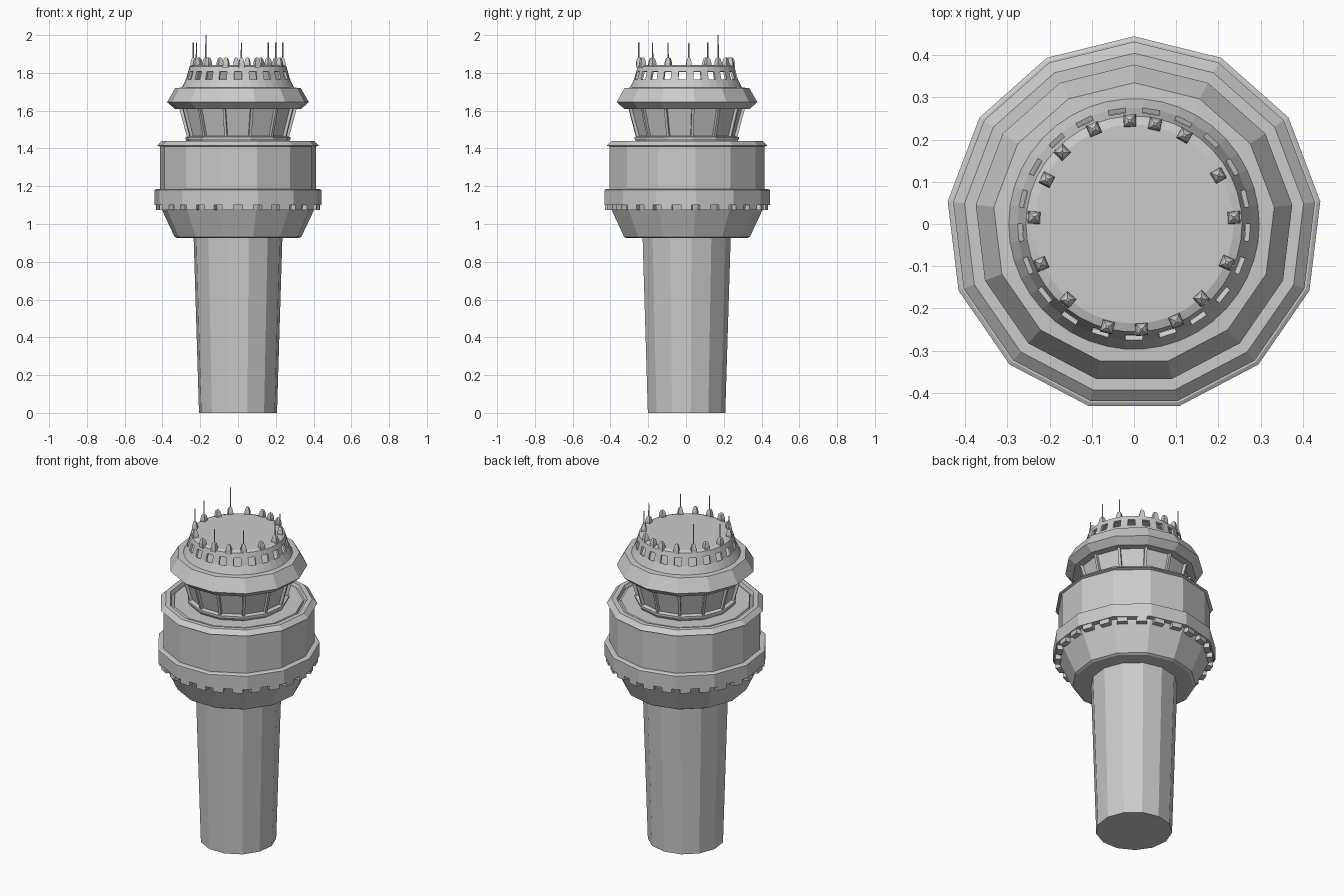
import bpy, bmesh
from math import pi, cos, sin, atan2
from mathutils import Matrix, Vector

if "Cube" in bpy.data.objects:
    bpy.data.objects.remove(bpy.data.objects["Cube"])

N = 13                      # the tower is a 13-sided prism
STEP = 2 * pi / N


def finish(name, bm):
    bmesh.ops.recalc_face_normals(bm, faces=bm.faces)
    me = bpy.data.meshes.new(name)
    bm.to_mesh(me)
    bm.free()
    ob = bpy.data.objects.new(name, me)
    bpy.context.collection.objects.link(ob)
    return ob


def add_lathe(bm, profile, n=N, start=pi / 2, centre=(0, 0), cap=True, skip=None):
    """Sweep (radius, z) points round a vertical axis with n flat sides."""
    rings = [[bm.verts.new((centre[0] + r * cos(start + 2 * pi * i / n),
                            centre[1] + r * sin(start + 2 * pi * i / n), z))
              for i in range(n)] for r, z in profile]
    for j in range(len(rings) - 1):
        for i in range(n):
            if skip and skip(i, j):
                continue
            k = (i + 1) % n
            bm.faces.new((rings[j][i], rings[j][k], rings[j + 1][k], rings[j + 1][i]))
    if cap:
        bm.faces.new(rings[0][::-1])
        bm.faces.new(rings[-1])


def lathe(name, profile, **kw):
    bm = bmesh.new()
    add_lathe(bm, profile, **kw)
    return finish(name, bm)


def add_box(bm, centre, size, rot):
    m = Matrix.Translation(centre) @ rot @ Matrix.Diagonal((*size, 1))
    bmesh.ops.create_cube(bm, size=1, matrix=m)


# Tapered shaft
lathe("shaft", [(0.208, 0), (0.237, 0.94)])

# Bowl, ring and drum of the main body, with a recessed roof
lathe("bowl", [(0.325, 0.925), (0.338, 0.932), (0.408, 1.08), (0.415, 1.11)])
lathe("ring", [(0.445, 1.10), (0.445, 1.18), (0.436, 1.185)])
lathe("drum", [(0.416, 1.17), (0.416, 1.41), (0.432, 1.415), (0.405, 1.44),
               (0.378, 1.44), (0.37, 1.42), (0.36, 1.42), (0.355, 1.432)])

# Teeth below the ring, two on each side
bm = bmesh.new()
for k in range(N):
    a = pi / 2 + (k + 0.5) * STEP
    rot = Matrix.Rotation(a, 4, 'Z')
    for t in (-0.053, 0.053):
        add_box(bm, rot @ Vector((0.412, t, 1.09)), (0.032, 0.058, 0.034), rot)
finish("teeth", bm)

# Control cab: sill, outward leaning glass, frame bars
lathe("cab_sill", [(0.262, 1.42), (0.28, 1.45), (0.28, 1.46), (0.262, 1.465)])
lathe("cab_glass", [(0.255, 1.46), (0.298, 1.62)])
bm = bmesh.new()
for k in range(N):
    a = pi / 2 + k * STEP
    low = Vector((0.262 * cos(a), 0.262 * sin(a), 1.455))
    high = Vector((0.306 * cos(a), 0.306 * sin(a), 1.62))
    rot = Matrix.Rotation(a, 4, 'Z') @ Matrix.Rotation(atan2(0.044, 0.165), 4, 'Y')
    add_box(bm, (low + high) / 2, (0.016, 0.014, (high - low).length), rot)
finish("cab_bars", bm)

# Eave above the glass
lathe("eave", [(0.315, 1.61), (0.338, 1.61), (0.378, 1.645), (0.335, 1.72), (0.30, 1.722)])

# Crown wall with open windows, then its roof
W = 21
crown = lathe("crown", [(0.298, 1.72), (0.276, 1.765), (0.264, 1.808), (0.256, 1.835)],
              n=2 * W, start=-pi / 2 - pi / (2 * W), cap=False,
              skip=lambda i, j: j == 1 and i % 2 == 0)
mod = crown.modifiers.new("thickness", 'SOLIDIFY')
mod.thickness = 0.012
mod.offset = -1
lathe("crown_roof", [(0.25, 1.822), (0.256, 1.835), (0.236, 1.842)], n=2 * W,
      start=-pi / 2 - pi / (2 * W))

# Lamp housings round the roof edge; the last value is the aerial tip height
lamps = [(-0.01, 0.245, 0), (0.05, 0.237, 0), (0.12, 0.21, 0), (0.2, 0.115, 1.96),
         (0.237, 0.015, 1.96), (0.22, -0.092, 0), (0.16, -0.177, 1.96),
         (0.1, -0.23, 0), (0.018, -0.25, 1.96), (-0.063, -0.244, 0),
         (-0.157, -0.18, 0), (-0.22, -0.095, 1.96), (-0.237, 0.015, 1.96),
         (-0.207, 0.105, 0), (-0.17, 0.17, 2.0), (-0.095, 0.225, 0)]
lamp_bm, aerial_bm = bmesh.new(), bmesh.new()
for x, y, tip in lamps:
    add_lathe(lamp_bm, [(0.021, 1.828), (0.02, 1.853), (0.013, 1.875), (0.004, 1.882)],
              n=4, start=atan2(y, x) + pi / 4, centre=(x, y))
    if tip:
        add_lathe(aerial_bm, [(0.004, 1.87), (0.003, tip)], n=4, centre=(x, y))
finish("lamp_housings", lamp_bm)
finish("aerials", aerial_bm)
